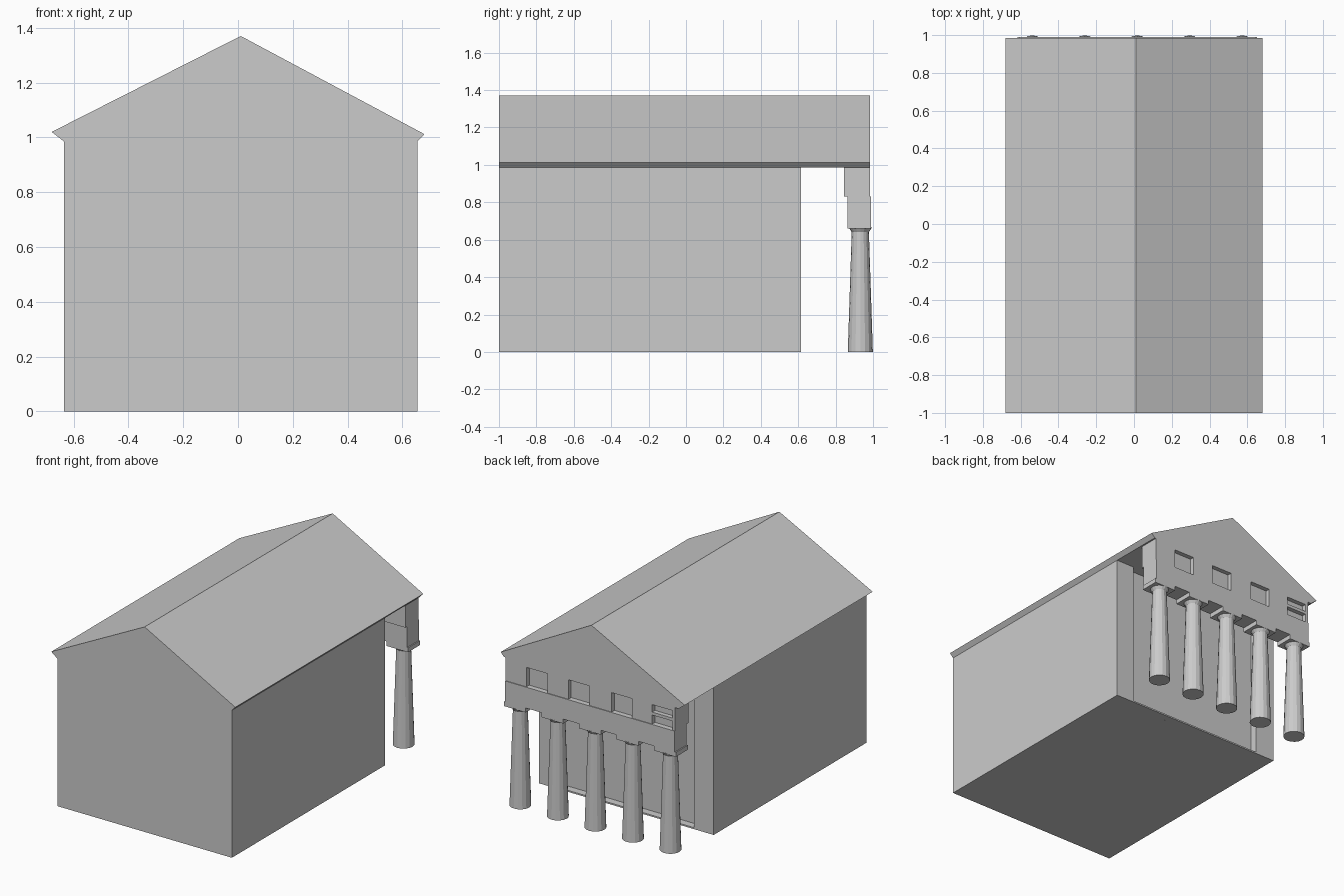
import bpy, bmesh
from mathutils import Matrix, Vector

if "Cube" in bpy.data.objects:
    bpy.data.objects.remove(bpy.data.objects["Cube"])


def finish(name, bm):
    bmesh.ops.recalc_face_normals(bm, faces=bm.faces)
    mesh = bpy.data.meshes.new(name)
    bm.to_mesh(mesh)
    bm.free()
    obj = bpy.data.objects.new(name, mesh)
    bpy.context.collection.objects.link(obj)
    return obj


def add_box(bm, x, y, z):
    lo, hi = Vector((x[0], y[0], z[0])), Vector((x[1], y[1], z[1]))
    size = hi - lo
    mat = Matrix.Translation((lo + hi) / 2) @ Matrix.Diagonal((*size, 1))
    bmesh.ops.create_cube(bm, size=1, matrix=mat)


def prism(name, profile, axis_point, direction):
    bm = bmesh.new()
    face = bm.faces.new([bm.verts.new(axis_point(*p)) for p in profile])
    new = bmesh.ops.extrude_face_region(bm, geom=[face])["geom"]
    bmesh.ops.translate(bm, vec=direction, verts=[v for v in new if isinstance(v, bmesh.types.BMVert)])
    return finish(name, bm)


EAVES = 0.985

# Main hall: U-shaped plan leaves a shallow recess in the porch wall
hall_plan = [(-0.635, -1), (0.655, -1), (0.655, 0.615), (0.52, 0.615),
             (0.52, 0.565), (-0.49, 0.565), (-0.49, 0.615), (-0.635, 0.615)]
prism("hall", hall_plan, lambda x, y: (x, y, 0), (0, 0, EAVES))

# Threshold at the foot of the recess
bm = bmesh.new()
add_box(bm, (-0.49, 0.52), (0.565, 0.615), (0, 0.01))
finish("threshold", bm)

# Gabled roof running the full length
roof_profile = [(-0.635, EAVES), (0.655, EAVES), (0.68, 1.012), (0.01, 1.37), (-0.68, 1.02)]
prism("roof", roof_profile, lambda x, z: (x, -1, z), (0, 1.985, 0))

# Frieze with four sunken panels, one of them crossed by a bar
bm = bmesh.new()
add_box(bm, (-0.61, 0.645), (0.845, 0.955), (0.83, EAVES))
add_box(bm, (-0.61, 0.645), (0.955, 0.985), (0.96, EAVES))
for pier in [(-0.61, -0.59), (-0.44, -0.29), (-0.14, 0.025), (0.18, 0.335), (0.49, 0.645)]:
    add_box(bm, pier, (0.955, 0.985), (0.83, 0.96))
add_box(bm, (-0.59, -0.44), (0.955, 0.985), (0.89, 0.91))
finish("frieze", bm)

# Plain beam under the frieze
bm = bmesh.new()
add_box(bm, (-0.61, 0.645), (0.864, 0.99), (0.69, 0.83))
finish("beam", bm)

# Columns with tapered shafts, collars and square capitals
for i in range(5):
    x = -0.538 + i * 0.2775
    bm = bmesh.new()
    for r1, r2, z1, z2 in [(0.067, 0.046, 0, 0.64), (0.046, 0.062, 0.64, 0.665)]:
        bmesh.ops.create_cone(bm, cap_ends=True, segments=16, radius1=r1, radius2=r2, depth=z2 - z1,
                              matrix=Matrix.Translation((x, 0.932, (z1 + z2) / 2)))
    add_box(bm, (x - 0.08, x + 0.08), (0.864, 0.99), (0.66, 0.69))
    finish(f"column_{i + 1}", bm)
